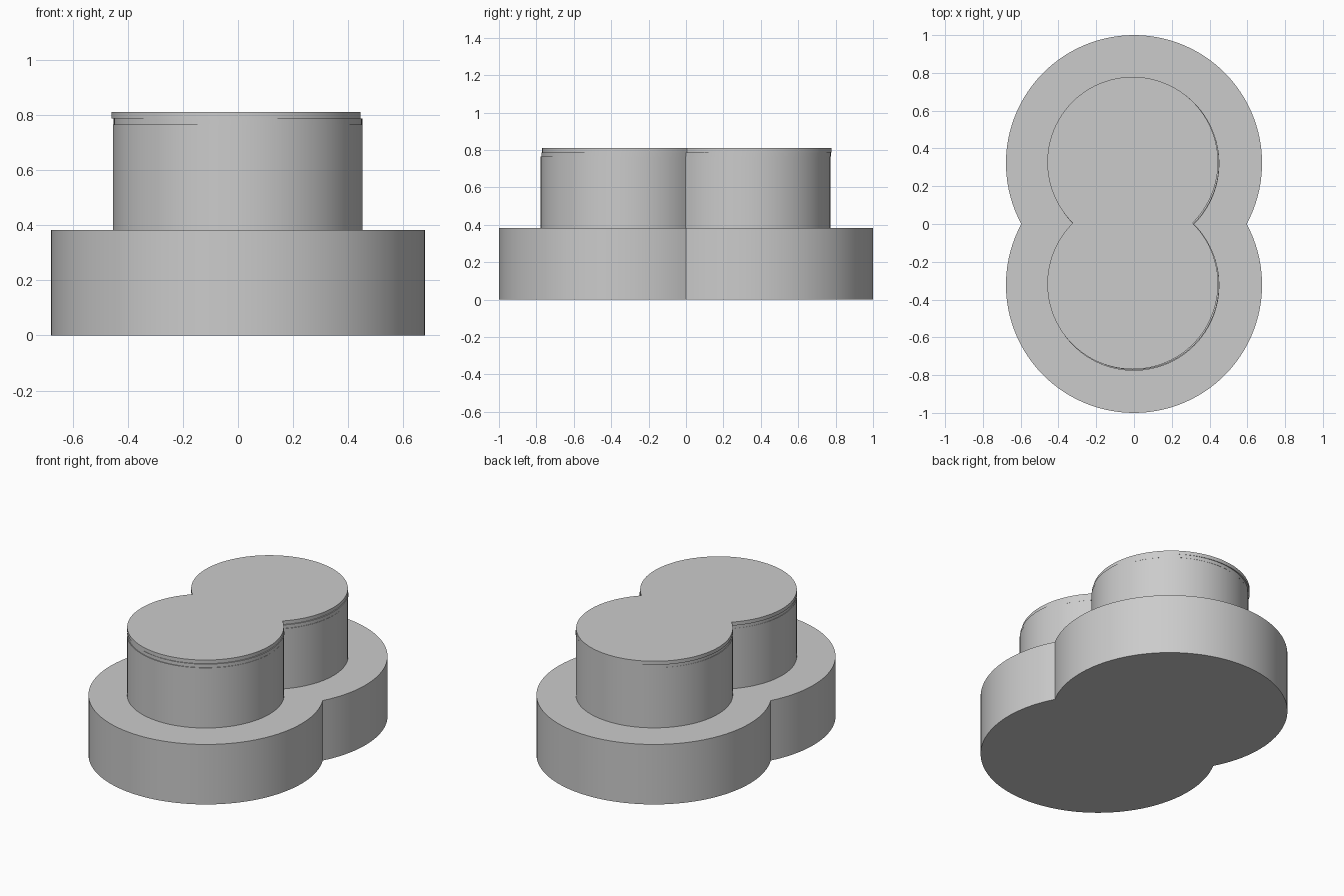
import bpy, bmesh, math

cube = bpy.data.objects.get("Cube")
if cube:
    bpy.data.objects.remove(cube, do_unlink=True)

GREY = (0.6, 0.6, 0.6, 1.0)
grey = bpy.data.materials.new("plain_grey")
grey.use_nodes = True
grey.diffuse_color = GREY
grey.node_tree.nodes["Principled BSDF"].inputs["Base Color"].default_value = GREY

LOBE = 0.322  # distance of each lobe centre from the middle
SEGMENTS = 72


def lobed_outline(radius):
    """Figure-eight outline of two overlapping circles along y."""
    dip = math.asin(LOBE / radius)
    sweep = math.pi + 2 * dip
    arc = []
    for i in range(SEGMENTS):
        a = -dip + sweep * i / SEGMENTS
        arc.append((radius * math.cos(a), LOBE + radius * math.sin(a)))
    return arc + [(-x, -y) for x, y in arc]


def lobed_slab(name, radius, bottom, top, shift=(0, 0)):
    bm = bmesh.new()
    verts = [bm.verts.new((x + shift[0], y + shift[1], bottom))
             for x, y in lobed_outline(radius)]
    face = bm.faces.new(verts)
    lifted = bmesh.ops.extrude_face_region(bm, geom=[face], use_keep_orig=True)["geom"]
    bmesh.ops.translate(bm, vec=(0, 0, top - bottom),
                        verts=[g for g in lifted if isinstance(g, bmesh.types.BMVert)])
    bmesh.ops.recalc_face_normals(bm, faces=bm.faces)
    mesh = bpy.data.meshes.new(name)
    bm.to_mesh(mesh)
    bm.free()
    mesh.materials.append(grey)
    obj = bpy.data.objects.new(name, mesh)
    bpy.context.collection.objects.link(obj)
    bpy.ops.object.select_all(action="DESELECT")
    obj.select_set(True)
    bpy.context.view_layer.objects.active = obj
    bpy.ops.object.shade_smooth_by_angle(angle=math.radians(30))
    return obj


# Wide foot, narrower body, and two thin layers on top, the last slightly offset
lobed_slab("base", 0.678, 0.0, 0.382)
lobed_slab("body", 0.453, 0.382, 0.765, (-0.001, -0.002))
lobed_slab("lower_layer", 0.451, 0.765, 0.787, (0.0, 0.001))
lobed_slab("top_cap", 0.452, 0.787, 0.81, (-0.007, 0.005))
